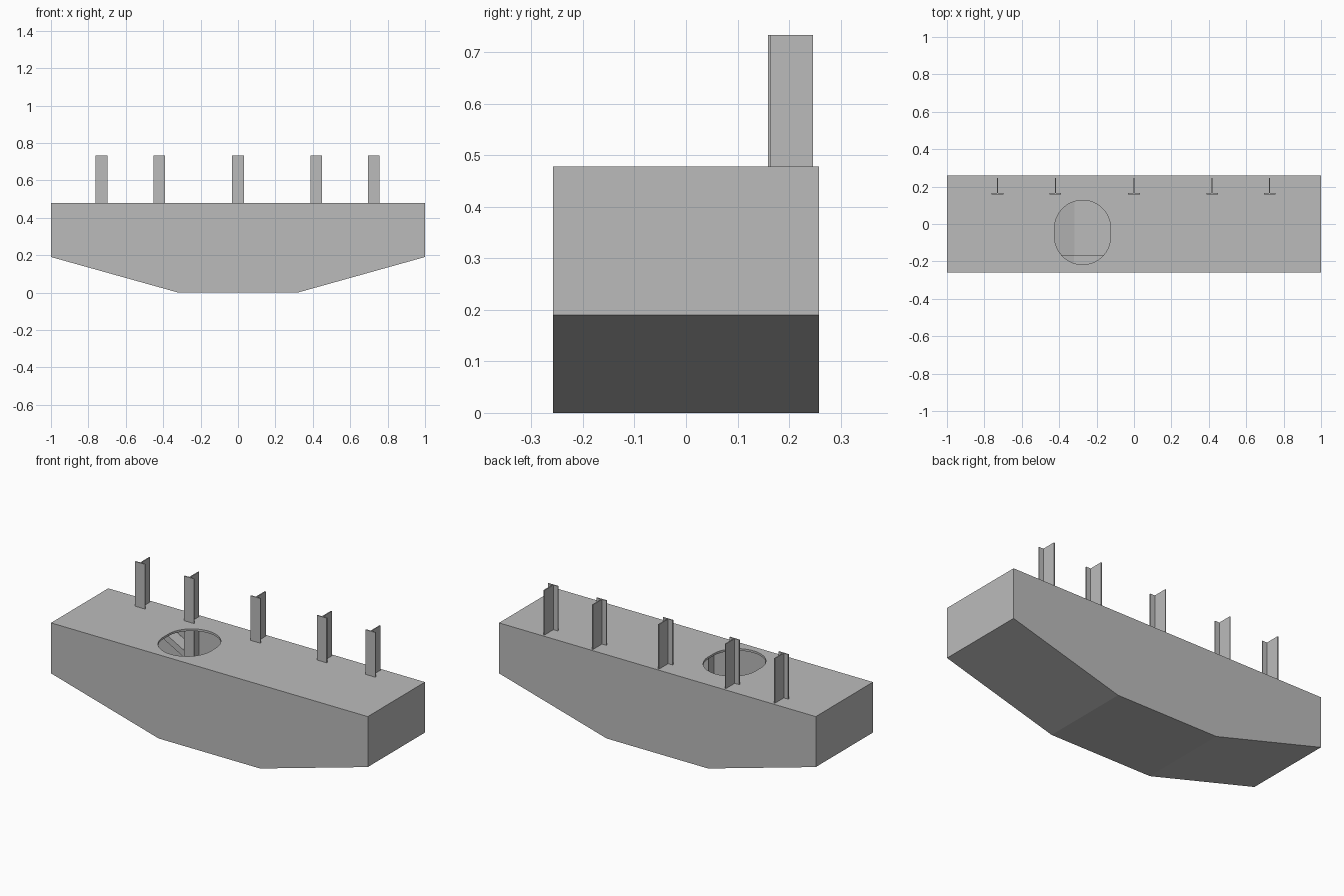
import bpy, bmesh, math

cube = bpy.data.objects.get("Cube")
if cube:
    bpy.data.objects.remove(cube, do_unlink=True)

steel = bpy.data.materials.new("grey steel")
steel.use_nodes = True
steel.diffuse_color = (0.5, 0.5, 0.5, 1)
steel.node_tree.nodes["Principled BSDF"].inputs["Base Color"].default_value = (0.5, 0.5, 0.5, 1)

DECK, TOP, HALF_Y, PLATE = 0.478, 0.733, 0.258, 0.012
CHINE_X, CHINE_Z = 0.32, 0.19


def prism(name, outline, vector):
    """Extrude a closed 3D outline along a vector."""
    bm = bmesh.new()
    face = bm.faces.new([bm.verts.new(p) for p in outline])
    new = bmesh.ops.extrude_face_region(bm, geom=[face])["geom"]
    bmesh.ops.translate(bm, vec=vector,
                        verts=[v for v in new if isinstance(v, bmesh.types.BMVert)])
    if len([f for f in bm.faces if face.is_valid and f == face]) == 0:
        bmesh.ops.holes_fill(bm, edges=bm.edges)
    bmesh.ops.recalc_face_normals(bm, faces=bm.faces)
    mesh = bpy.data.meshes.new(name)
    bm.to_mesh(mesh)
    bm.free()
    mesh.materials.append(steel)
    obj = bpy.data.objects.new(name, mesh)
    bpy.context.collection.objects.link(obj)
    return obj


def bottom(x):
    """Height of the hull bottom at x."""
    return max(0, (abs(x) - CHINE_X) / (1 - CHINE_X)) * CHINE_Z


# Hollow hull with sloping ends
section = [(-1, DECK), (-1, CHINE_Z), (-CHINE_X, 0),
           (CHINE_X, 0), (1, CHINE_Z), (1, DECK)]
hull = prism("hull", [(x, -HALF_Y, z) for x, z in section], (0, 2 * HALF_Y, 0))
shell = hull.modifiers.new("plating", 'SOLIDIFY')
shell.thickness = PLATE
shell.offset = -1
shell.use_even_offset = True

# Oval manhole through the deck
oval = []
for i in range(48):
    a = 2 * math.pi * (i + 0.5) / 48
    oval.append((-0.275 + 0.15 * math.cos(a),
                 -0.045 + 0.15 * math.sin(a) + math.copysign(0.022, math.sin(a)),
                 DECK - 0.04))
cutter = prism("manhole_cutter", oval, (0, 0, 0.08))
cutter.hide_render = True
cut = hull.modifiers.new("manhole", 'BOOLEAN')
cut.operation = 'DIFFERENCE'
cut.solver = 'EXACT'
cut.object = cutter
bpy.context.view_layer.objects.active = hull
for name in ("plating", "manhole"):
    bpy.ops.object.modifier_apply(modifier=name)
bpy.data.objects.remove(cutter, do_unlink=True)


def tee(name, x, side, top):
    """Upright T-section: web against the side wall, flange facing inboard."""
    half, thin = 0.031, 0.003
    flange, inner, wall = 0.159, 0.165, 0.246
    profile = [(-half, flange), (half, flange), (half, inner), (thin, inner),
               (thin, wall), (-thin, wall), (-thin, inner), (-half, inner)]
    foot = bottom(x) + PLATE + 0.01
    prism(name, [(x + px, side * py, foot) for px, py in profile], (0, 0, top - foot))


# Back posts rise above the deck, front frames stop beneath it
for i, x in enumerate((-0.73, -0.42, 0, 0.418, 0.725), 1):
    tee(f"post_{i}", x, 1, TOP)
    tee(f"front_frame_{i}", x, -1, DECK - 0.006)

# Low stringers following the bottom inside each wall
rail_x = (-0.75, -CHINE_X, CHINE_X, 0.75)
rail = [(x, bottom(x) + 0.09) for x in rail_x]
rail += [(x, z - 0.02) for x, z in reversed(rail)]
for label, y in (("back", 0.166), ("front", -0.245)):
    prism(label + "_stringer", [(x, y, z) for x, z in rail], (0, 0.079, 0))

# Inner diagonal braces in the end bays of the back wall
for label, s in (("right", -1), ("left", 1)):
    brace = [(s * 0.73, 0.45), (s * 0.42, 0.28), (s * 0.42, 0.24), (s * 0.73, 0.41)]
    prism(label + "_brace", [(x, 0.17, z) for x, z in brace], (0, 0.07, 0))
